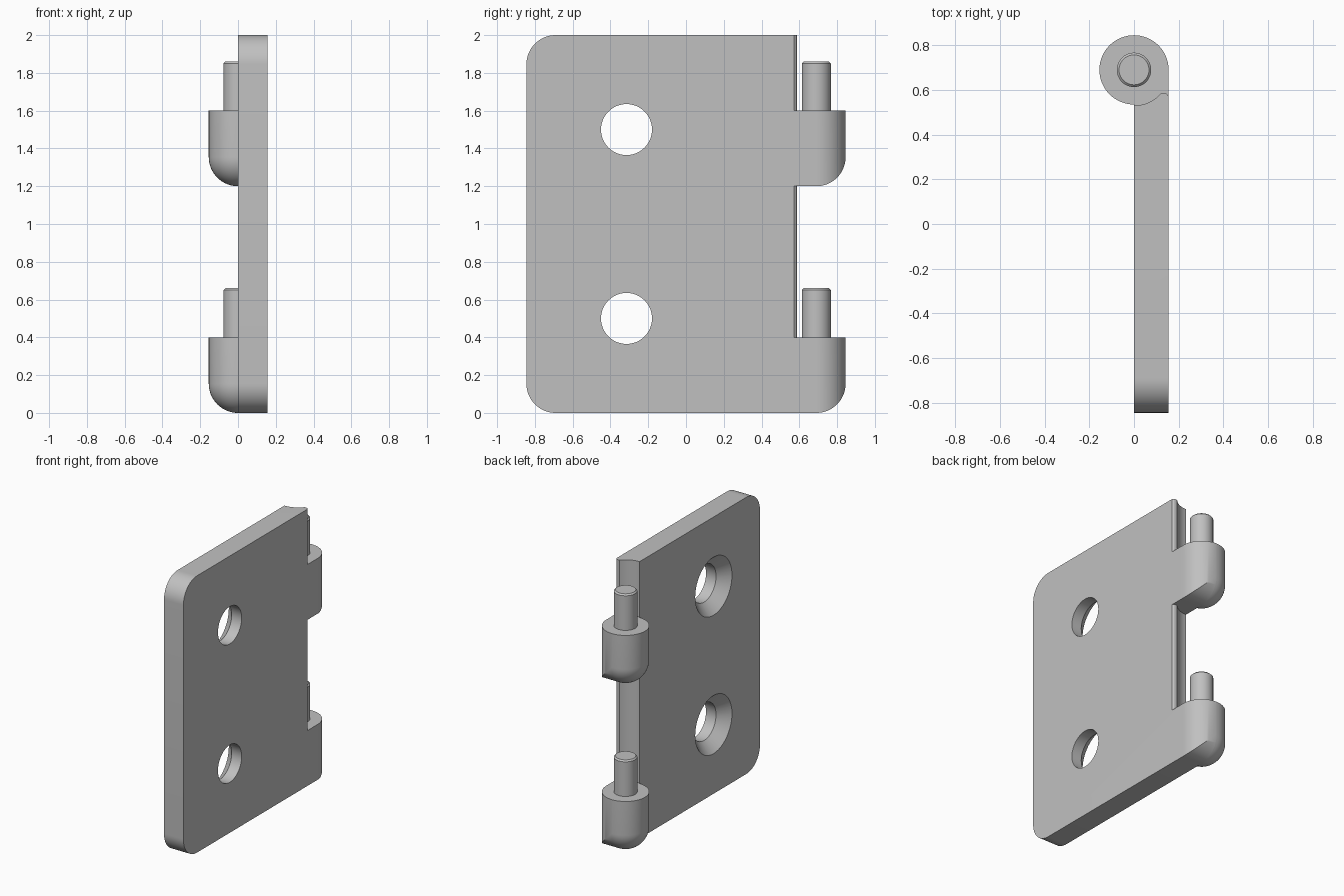
import bpy, bmesh, math
from mathutils import Vector, Matrix

if "Cube" in bpy.data.objects:
    bpy.data.objects.remove(bpy.data.objects["Cube"])

T = 0.155            # leaf thickness, barrel radius and corner radius
END = 0.845          # half depth
AXIS = 0.69          # y of the pin axis
HEIGHT = 0.4         # barrel height
BARRELS = (0.0, 1.2)

steel = bpy.data.materials.new("grey_steel")
steel.use_nodes = True
steel.diffuse_color = (0.53, 0.53, 0.53, 1)
steel.node_tree.nodes["Principled BSDF"].inputs["Base Color"].default_value = steel.diffuse_color


def arc(cx, cy, r, a0, a1, n=16):
    angles = [math.radians(a0 + (a1 - a0) * i / n) for i in range(n + 1)]
    return [(cx + r * math.cos(a), cy + r * math.sin(a)) for a in angles]


def finish(name, bm):
    bmesh.ops.recalc_face_normals(bm, faces=bm.faces)
    mesh = bpy.data.meshes.new(name)
    bm.to_mesh(mesh)
    bm.free()
    mesh.materials.append(steel)
    ob = bpy.data.objects.new(name, mesh)
    bpy.context.collection.objects.link(ob)
    return ob


def activate(ob):
    bpy.ops.object.select_all(action='DESELECT')
    ob.select_set(True)
    bpy.context.view_layer.objects.active = ob


def smooth(ob):
    activate(ob)
    bpy.ops.object.shade_smooth_by_angle(angle=math.radians(30))


def prism(name, points, place, depth):
    """Extrude a flat outline; place maps outline points to 3D."""
    bm = bmesh.new()
    face = bm.faces.new([bm.verts.new(place(u, v)) for u, v in points])
    out = bmesh.ops.extrude_face_region(bm, geom=[face])
    bmesh.ops.translate(bm, vec=depth,
                        verts=[g for g in out["geom"] if isinstance(g, bmesh.types.BMVert)])
    return finish(name, bm)


def revolve(name, profile, matrix, start=0, sweep=360, steps=48):
    """Spin a (radius, height) profile around the local z axis."""
    bm = bmesh.new()
    verts = [bm.verts.new((r, 0, h)) for r, h in profile]
    edges = [bm.edges.new(pair) for pair in zip(verts, verts[1:])]
    bmesh.ops.rotate(bm, verts=verts, matrix=Matrix.Rotation(math.radians(start), 3, 'Z'))
    bmesh.ops.spin(bm, geom=verts + edges, axis=(0, 0, 1), cent=(0, 0, 0),
                   angle=math.radians(sweep), steps=steps)
    bmesh.ops.remove_doubles(bm, verts=bm.verts, dist=1e-5)
    bm.transform(matrix)
    return finish(name, bm)


# Leaf: side outline with rounded corners and two barrel tabs
notch = 0.6
outline = arc(T - END, T, T, 270, 180)
outline += arc(T - END, 2 - T, T, 180, 90)
outline += [(notch, 2), (notch, BARRELS[1] + HEIGHT), (END, BARRELS[1] + HEIGHT)]
outline += arc(AXIS, BARRELS[1] + T, T, 0, -90)
outline += [(notch, BARRELS[1]), (notch, HEIGHT), (END, HEIGHT)]
outline += arc(AXIS, T, T, 0, -90)
leaf = prism("hinge_leaf", outline, lambda y, z: (0, y, z), (T, 0, 0))

cutters = []
# Hollow clearance edge with a rounded lip, between and above the tabs
hollow = arc(0, AXIS, 0.16, 262, 319, 14)
hollow += [(0.135, 0.587), (0.146, 0.583), (T, 0.572), (0.17, 0.55), (0.2, 0.65), (-0.05, 0.65)]
for low, high in ((HEIGHT, BARRELS[1]), (BARRELS[1] + HEIGHT, 2.1)):
    cutters.append(prism("clearance_cutter", hollow,
                         lambda x, y: (x, y, low), (0, 0, high - low)))
# Round the outer side of the tabs to the barrel radius
corner = arc(0, AXIS, T, 0, 90) + [(0, 0.9), (0.2, 0.9), (0.2, AXIS)]
cutters.append(prism("barrel_cutter", corner, lambda x, y: (x, y, -0.1), (0, 0, 2)))
# Countersunk screw holes
sink = [(0, -0.02), (0.23, -0.02), (0.135, 0.075), (0.135, 0.2), (0, 0.2)]
for z in (0.5, 1.5):
    cutters.append(revolve("hole_cutter", sink,
                           Matrix.Translation((0, -0.315, z)) @ Matrix.Rotation(math.pi / 2, 4, 'Y')))

for cutter in cutters:
    cutter.hide_render = True
    activate(leaf)
    mod = leaf.modifiers.new("cut", 'BOOLEAN')
    mod.operation = 'DIFFERENCE'
    mod.solver = 'EXACT'
    mod.object = cutter
    bpy.ops.object.modifier_apply(modifier=mod.name)
    bpy.data.objects.remove(cutter)
smooth(leaf)

# Domed barrel halves and pins
dome = [(0, HEIGHT), (T, HEIGHT)] + arc(0, T, T, 0, -90)
pin = [(0, 0.3), (0.077, 0.3), (0.077, 0.65), (0.067, 0.66), (0, 0.66)]
for label, z in zip(("lower", "upper"), BARRELS):
    base = Matrix.Translation((0, AXIS, z))
    smooth(revolve(label + "_barrel", dome, base, 90, 180, 32))
    smooth(revolve(label + "_pin", pin, base))
